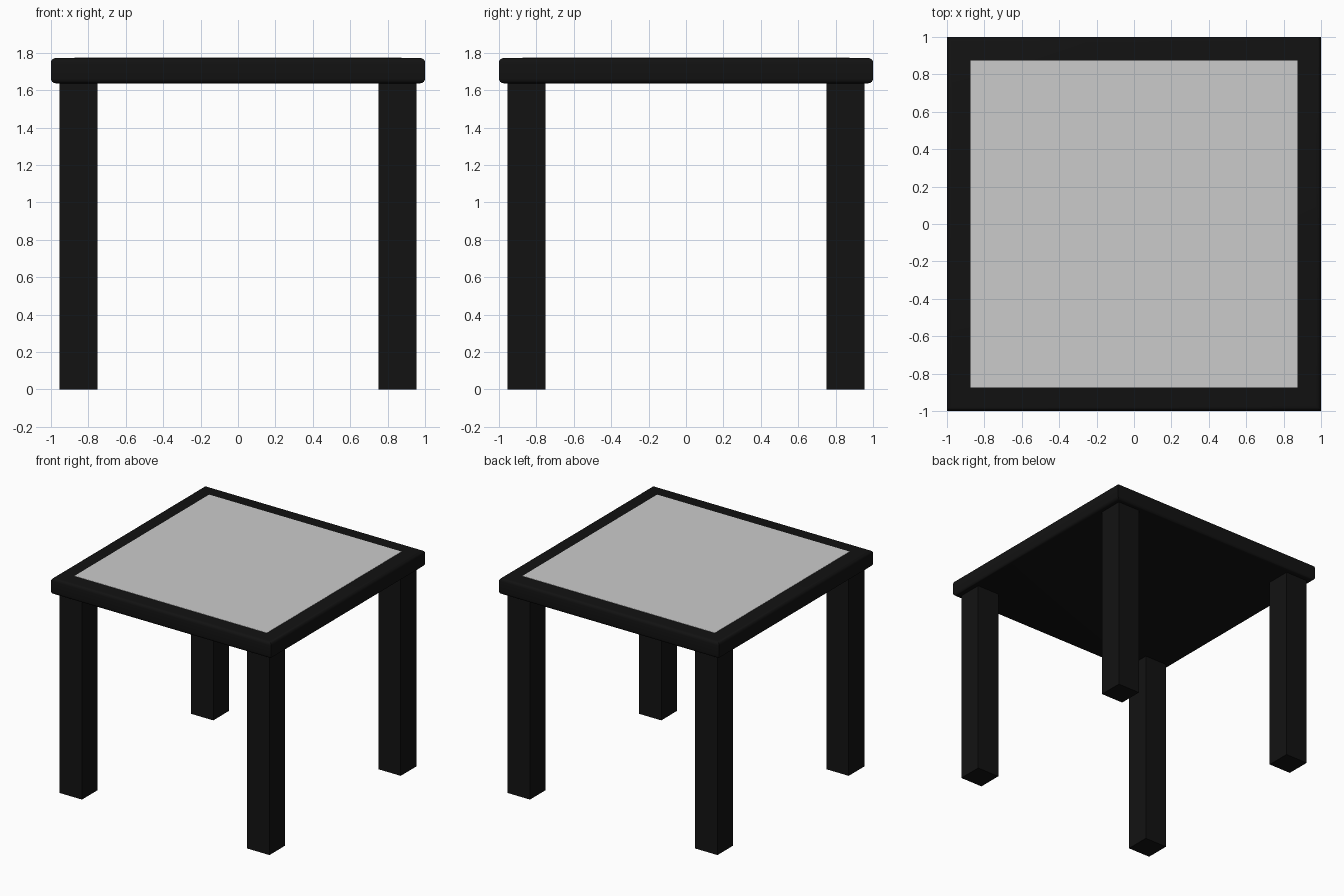
import bpy, bmesh
from mathutils import Matrix, Vector

if "Cube" in bpy.data.objects:
    bpy.data.objects.remove(bpy.data.objects["Cube"])

black = bpy.data.materials.new("black_finish")
black.diffuse_color = (0.006, 0.006, 0.006, 1)
black.use_nodes = True
black.node_tree.nodes["Principled BSDF"].inputs["Base Color"].default_value = black.diffuse_color


def box(name, lo, hi, mat=None, bevel=0):
    """Box between two corners, optionally rounding its horizontal edges."""
    lo, hi = Vector(lo), Vector(hi)
    bm = bmesh.new()
    bmesh.ops.create_cube(bm, size=1, matrix=Matrix.Translation((lo + hi) / 2)
                          @ Matrix.Diagonal((*(hi - lo), 1)))
    if bevel:
        flat = [e for e in bm.edges
                if abs(e.verts[0].co.z - e.verts[1].co.z) < 1e-5]
        bmesh.ops.bevel(bm, geom=flat, offset=bevel, segments=4,
                        profile=0.5, affect='EDGES')
    mesh = bpy.data.meshes.new(name)
    bm.to_mesh(mesh)
    bm.free()
    obj = bpy.data.objects.new(name, mesh)
    bpy.context.collection.objects.link(obj)
    if mat:
        mesh.materials.append(mat)
    return obj


# Table top with rounded upper and lower rims
top = box("table_top", (-1, -1, 1.637), (1, 1, 1.772), black, 0.025)
bpy.context.view_layer.objects.active = top
top.select_set(True)
bpy.ops.object.shade_smooth_by_angle(angle=0.6)

# Grey panel, practically flush with the top
box("top_panel", (-0.875, -0.875, 1.765), (0.875, 0.875, 1.774))

# Four square legs
for y, depth in ((-1, "front"), (1, "back")):
    for x, side in ((-1, "left"), (1, "right")):
        cx, cy, h = x * 0.852, y * 0.852, 0.102
        box(f"{depth}_{side}_leg", (cx - h, cy - h, 0),
            (cx + h, cy + h, 1.637), black)
